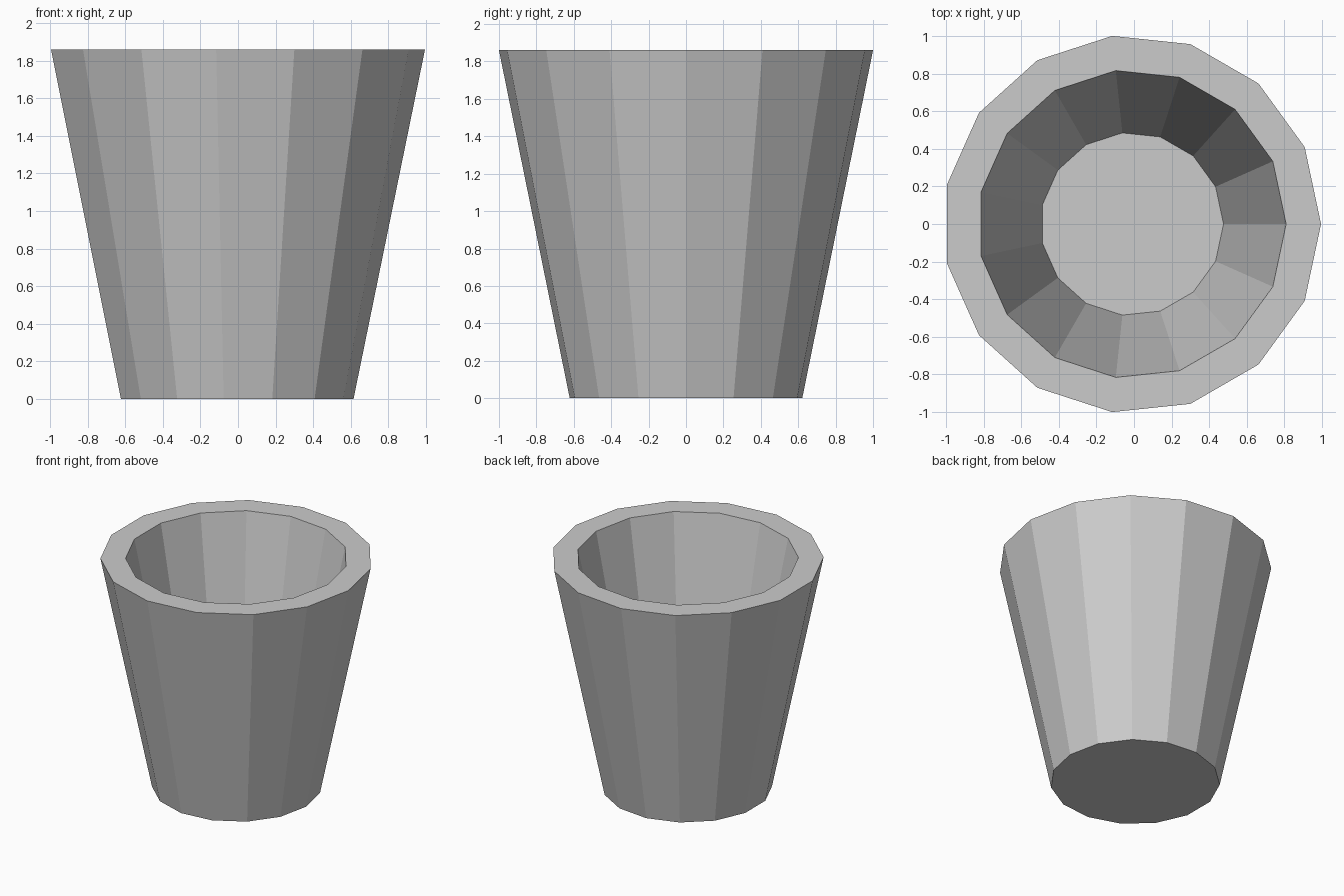
import bpy, bmesh, math

if "Cube" in bpy.data.objects:
    bpy.data.objects.remove(bpy.data.objects["Cube"])

SIDES = 15
OFFSET = -0.011  # centres the odd-sided outline on x
# (radius, height): outer base, outer rim, inner rim, inner floor
PROFILE = [(0.625, 0.0), (1.0055, 1.86), (0.82, 1.86), (0.487, 0.23)]

bm = bmesh.new()


def ring(radius, z):
    return [bm.verts.new((radius * math.cos(math.tau * i / SIDES) + OFFSET,
                          radius * math.sin(math.tau * i / SIDES), z))
            for i in range(SIDES)]


# Walls and rim
rings = [ring(r, z) for r, z in PROFILE]
for a, b in zip(rings, rings[1:]):
    for i in range(SIDES):
        j = (i + 1) % SIDES
        bm.faces.new((a[i], a[j], b[j], b[i]))

# Underside and inner floor
bm.faces.new(rings[0][::-1])
bm.faces.new(rings[-1])
bmesh.ops.recalc_face_normals(bm, faces=bm.faces[:])

mesh = bpy.data.meshes.new("tapered_pot")
bm.to_mesh(mesh)
bm.free()
bpy.context.collection.objects.link(bpy.data.objects.new("tapered_pot", mesh))
